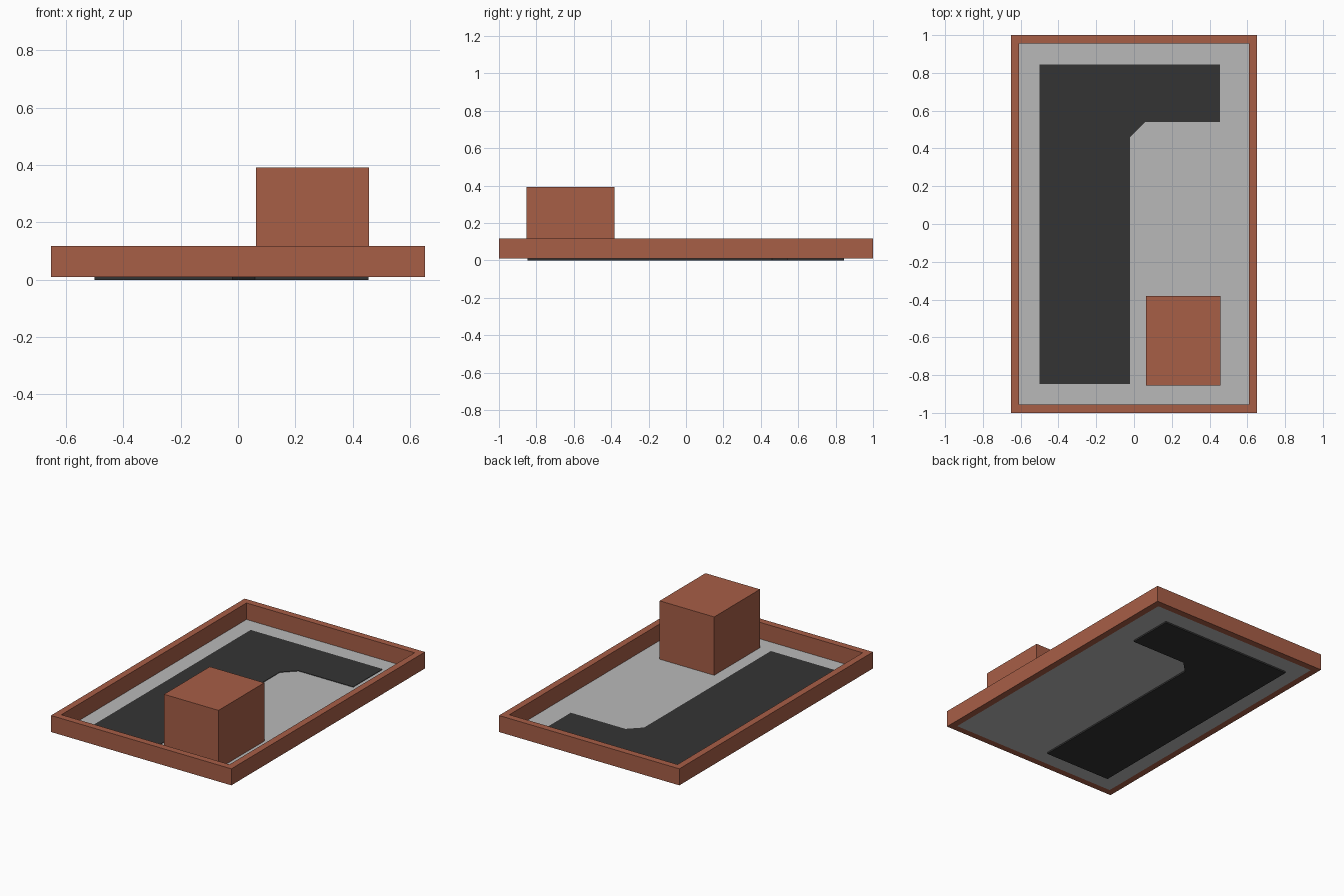
import bpy, bmesh

if "Cube" in bpy.data.objects:
    bpy.data.objects.remove(bpy.data.objects["Cube"])


def material(name, color):
    m = bpy.data.materials.new(name)
    m.diffuse_color = (*color, 1)
    m.use_nodes = True
    m.node_tree.nodes["Principled BSDF"].inputs["Base Color"].default_value = m.diffuse_color
    return m


brick = material("brick_red", (0.39, 0.112, 0.062))
gray = material("light_gray", (0.485, 0.485, 0.485))
asphalt = material("asphalt", (0.034, 0.034, 0.034))


def add_object(name, bm, mat):
    bmesh.ops.recalc_face_normals(bm, faces=bm.faces)
    mesh = bpy.data.meshes.new(name)
    bm.to_mesh(mesh)
    bm.free()
    mesh.materials.append(mat)
    obj = bpy.data.objects.new(name, mesh)
    bpy.context.collection.objects.link(obj)
    return obj


def slab(name, outline, z0, z1, mat):
    """Extrude a flat outline from z0 to z1."""
    bm = bmesh.new()
    face = bm.faces.new([bm.verts.new((x, y, z0)) for x, y in outline])
    ext = bmesh.ops.extrude_face_region(bm, geom=[face], use_keep_orig=True)
    top = [v for v in ext["geom"] if isinstance(v, bmesh.types.BMVert)]
    bmesh.ops.translate(bm, verts=top, vec=(0, 0, z1 - z0))
    return add_object(name, bm, mat)


def rect(x0, x1, y0, y1):
    return [(x0, y0), (x1, y0), (x1, y1), (x0, y1)]


FLOOR, WALL_TOP = 0.01, 0.118
OUTER, INNER = rect(-0.652, 0.652, -1, 1), rect(-0.608, 0.608, -0.956, 0.956)

# perimeter wall: closed ring with a rectangular section
bm = bmesh.new()
loops = [[bm.verts.new((x, y, z)) for x, y in pts]
         for pts, z in ((OUTER, FLOOR), (OUTER, WALL_TOP),
                        (INNER, WALL_TOP), (INNER, FLOOR))]
for k in range(4):
    a, b = loops[k], loops[(k + 1) % 4]
    for i in range(4):
        j = (i + 1) % 4
        bm.faces.new((a[i], a[j], b[j], b[i]))
add_object("perimeter_wall", bm, brick)

# ground sheet inside the wall
bm = bmesh.new()
bm.faces.new([bm.verts.new((x, y, FLOOR)) for x, y in INNER])
add_object("yard_floor", bm, gray)

# L-shaped driveway with a chamfered inner corner
slab("driveway", [(-0.5, -0.848), (-0.02, -0.848), (-0.02, 0.46),
                  (0.06, 0.54), (0.455, 0.54), (0.455, 0.845),
                  (-0.5, 0.845)], 0.0, 0.013, asphalt)

# block building in the front right corner
slab("building", rect(0.063, 0.457, -0.854, -0.381), FLOOR + 0.0005, 0.392, brick)
